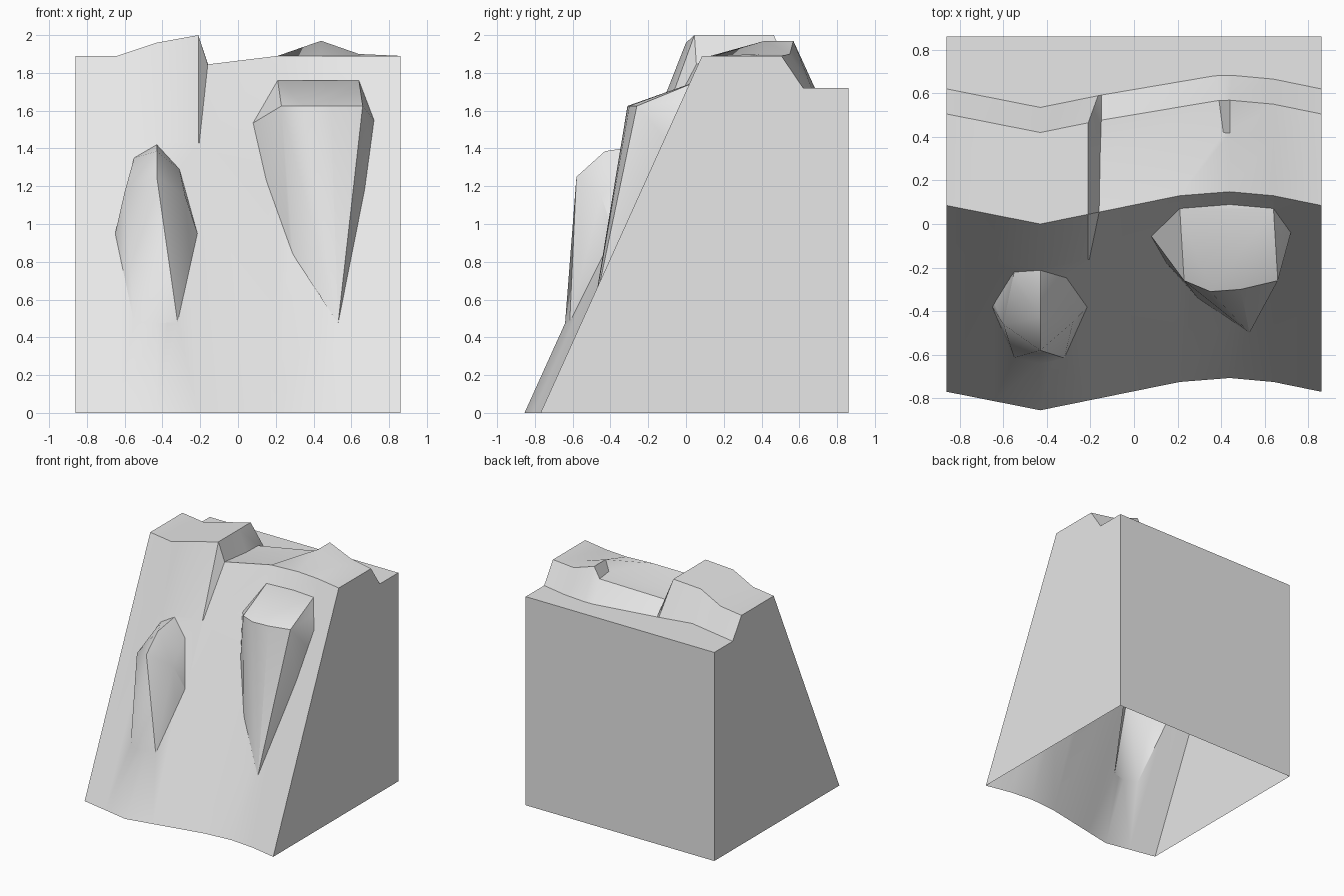
import bpy
import bmesh
from math import radians

cube = bpy.data.objects.get("Cube")
if cube:
    bpy.data.objects.remove(cube, do_unlink=True)

stone = bpy.data.materials.new("pale_grey_stone")
stone.use_nodes = True
grey = (0.8, 0.8, 0.8, 1)
stone.diffuse_color = grey
stone.node_tree.nodes["Principled BSDF"].inputs["Base Color"].default_value = grey

HALF = 0.86        # half width and back depth
LEDGE = 1.72       # height of the back ledge
RIM = 1.89         # usual height of the front rim
FOOT = 0.855       # how far the foot stands in front of the rim
SLIT = 1.43        # height where the notch in the rim begins


def wave(x):
    """Sideways ripple of the cliff, as a y offset of the rim."""
    knots = [(-HALF, 0.085), (-0.43, 0), (0.21, 0.13), (0.42, 0.15), (0.64, 0.13), (HALF, 0.085)]
    for (xa, ya), (xb, yb) in zip(knots, knots[1:]):
        if x <= xb:
            return ya + (yb - ya) * (x - xa) / (xb - xa)
    return knots[-1][1]


def on_slope(x, z):
    """Point on the sloping cliff front."""
    return (x, wave(x) - FOOT * (1 - z / RIM), z)


def make_object(name, bm):
    bmesh.ops.recalc_face_normals(bm, faces=bm.faces)
    mesh = bpy.data.meshes.new(name)
    bm.to_mesh(mesh)
    bm.free()
    mesh.materials.append(stone)
    obj = bpy.data.objects.new(name, mesh)
    bpy.context.collection.objects.link(obj)
    return obj


def column(front, crest, back, ledge, z_front, z_back, slit=None):
    """One closed cross-section running from foot over the top to the back."""
    return [
        on_slope(front, 0),
        on_slope(front if slit is None else slit, SLIT),
        (front, wave(front), z_front),
        (crest, wave(crest) + 0.27, z_back),
        (back, wave(back) + 0.42, z_back),
        (ledge, wave(ledge) + 0.535, LEDGE),
        (front, HALF, LEDGE),
        (front, HALF, 0),
    ]


def straight(x, z_front, z_back):
    return column(x, x, x, x, z_front, z_back)


def make_cliff():
    columns = [
        straight(-HALF, RIM, RIM),
        straight(-0.64, RIM, RIM),
        straight(-0.43, 1.96, 1.96),
        # steep step from the high outcrop down to the low saddle
        column(-0.21, -0.21, -0.21, -0.165, 2, 2),
        column(-0.16, -0.155, -0.15, -0.15, 1.845, 1.82, slit=-0.205),
        # saddle edge and rounded hump
        column(0.21, 0.41, 0.39, 0.37, RIM, 1.88),
        column(0.44, 0.44, 0.44, 0.45, RIM, 1.97),
        straight(0.64, RIM, 1.9),
        straight(HALF, RIM, RIM),
    ]
    bm = bmesh.new()
    rings = [[bm.verts.new(p) for p in ring] for ring in columns]
    for a, b in zip(rings, rings[1:]):
        for i in range(len(a)):
            j = (i + 1) % len(a)
            bm.faces.new((a[i], a[j], b[j], b[i]))
    bm.faces.new(rings[0])
    bm.faces.new(rings[-1])
    return make_object("cliff", bm)


def make_rock(name, outline, proud):
    """Convex boulder: outline sits on the slope, proud points stick out."""
    bm = bmesh.new()
    for x, z in outline:
        x, y, z = on_slope(x, z)
        bm.verts.new((x, y, z))
        bm.verts.new((x, y + 0.1, z))
    for p in proud:
        bm.verts.new(p)
    hull = bmesh.ops.convex_hull(bm, input=bm.verts)
    loose = {g for g in hull["geom_interior"] + hull["geom_unused"]
             if isinstance(g, bmesh.types.BMVert)}
    bmesh.ops.delete(bm, geom=list(loose), context="VERTS")
    return make_object(name, bm)


cliff = make_cliff()
rocks = [
    make_rock(
        "right_rock",
        [(-0.65, 0.95), (-0.55, 0.48), (-0.43, 0.475), (-0.32, 0.48), (-0.215, 0.95),
         (-0.31, 1.29), (-0.43, 1.42), (-0.55, 1.35)],
        [(-0.43, -0.58, 1.25), (-0.6, -0.46, 1.17), (-0.28, -0.45, 1.15),
         (-0.43, -0.43, 1.385)]),
    make_rock(
        "left_rock",
        [(0.08, 1.535), (0.21, 1.76), (0.64, 1.76), (0.72, 1.55), (0.67, 1.18),
         (0.53, 0.475), (0.29, 0.84), (0.15, 1.23)],
        [(0.23, -0.26, 1.625), (0.35, -0.31, 1.625), (0.49, -0.3, 1.625),
         (0.66, -0.26, 1.625), (0.54, -0.36, 1.18)]),
]

# Fuse the boulders into the cliff as one skin
bpy.context.view_layer.objects.active = cliff
cliff.select_set(True)
for rock in rocks:
    fuse = cliff.modifiers.new("fuse", "BOOLEAN")
    fuse.operation = "UNION"
    fuse.solver = "EXACT"
    fuse.object = rock
    bpy.ops.object.modifier_apply(modifier=fuse.name)
    bpy.data.objects.remove(rock, do_unlink=True)

# Open the underside
bm = bmesh.new()
bm.from_mesh(cliff.data)
under = [f for f in bm.faces if all(v.co.z < 0.001 for v in f.verts)]
bmesh.ops.delete(bm, geom=under, context="FACES")
bm.to_mesh(cliff.data)
bm.free()

bpy.ops.object.shade_smooth_by_angle(angle=radians(30))
